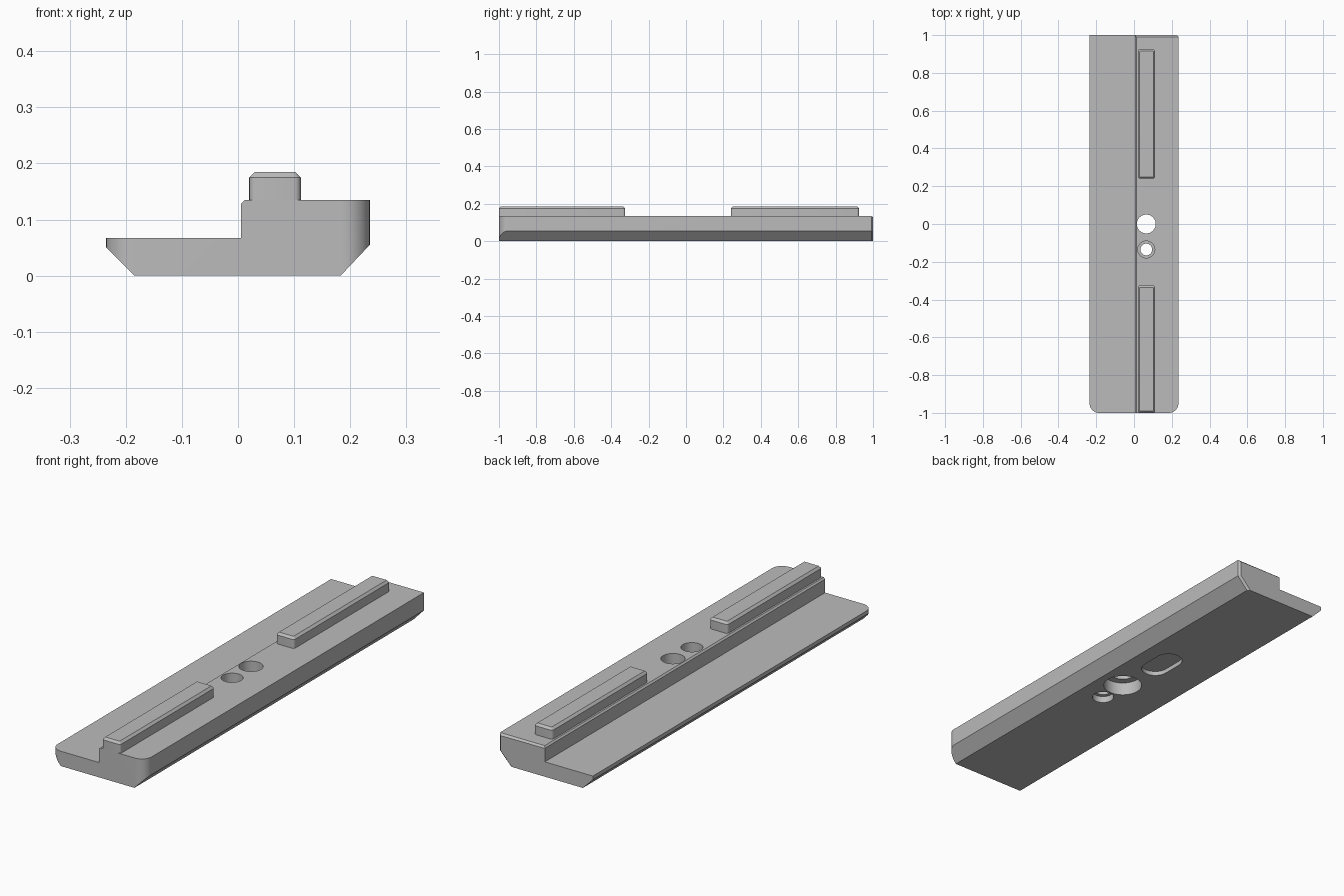
import bpy, bmesh
from math import pi, cos, sin, radians

cube = bpy.data.objects.get("Cube")
if cube:
    bpy.data.objects.remove(cube, do_unlink=True)

grey = bpy.data.materials.new("plain grey")
grey.use_nodes = True
grey.diffuse_color = (0.5, 0.5, 0.5, 1)
grey.node_tree.nodes["Principled BSDF"].inputs["Base Color"].default_value = grey.diffuse_color


def finish(name, bm):
    bmesh.ops.recalc_face_normals(bm, faces=bm.faces)
    mesh = bpy.data.meshes.new(name)
    bm.to_mesh(mesh)
    bm.free()
    mesh.materials.append(grey)
    obj = bpy.data.objects.new(name, mesh)
    bpy.context.collection.objects.link(obj)
    return obj


def extrude(points, offset):
    """Closed solid from a flat outline of 3D points."""
    bm = bmesh.new()
    face = bm.faces.new([bm.verts.new(p) for p in points])
    new = bmesh.ops.extrude_face_region(bm, geom=[face])["geom"]
    bmesh.ops.translate(bm, vec=offset, verts=[v for v in new if isinstance(v, bmesh.types.BMVert)])
    return bm


def arc(cx, cy, r, start, end, n=10):
    return [(cx + r * cos(start + (end - start) * i / n),
             cy + r * sin(start + (end - start) * i / n)) for i in range(n + 1)]


def activate(obj):
    bpy.ops.object.select_all(action="DESELECT")
    obj.select_set(True)
    bpy.context.view_layer.objects.active = obj


def boolean(obj, outline, z0, z1, operation="DIFFERENCE"):
    """Combine obj with a vertical prism, then remove the helper."""
    cutter = finish("cutter", extrude([(x, y, z0) for x, y in outline], (0, 0, z1 - z0)))
    cutter.hide_render = True
    mod = obj.modifiers.new("cut", "BOOLEAN")
    mod.operation, mod.solver, mod.object = operation, "EXACT", cutter
    activate(obj)
    bpy.ops.object.modifier_apply(modifier=mod.name)
    bpy.data.objects.remove(cutter, do_unlink=True)


def smooth(obj):
    activate(obj)
    bpy.ops.object.shade_smooth_by_angle(angle=radians(25))


def disc(x, y, r):
    return arc(x, y, r, 0, 2 * pi, 40)[:-1]


# Stepped plate with sloped lower sides
W, TOP = 0.235, 0.135
profile = [(-0.185, 0), (0.183, 0), (W, 0.055), (W, TOP), (0.012, TOP),
           (0.005, 0.128), (0.005, 0.067), (-W, 0.067), (-W, 0.05)]
bm = extrude([(x, -1, z) for x, z in profile], (0, 2, 0))


def on_raised_rim(edge):
    mid = (edge.verts[0].co + edge.verts[1].co) / 2
    back = all(v.co.y > 0.99 for v in edge.verts)
    return back and (mid.z > TOP - 0.001 or mid.x > 0.2)


# Small chamfer round the raised part of the back end
bmesh.ops.bevel(bm, geom=[e for e in bm.edges if on_raised_rim(e)],
                offset=0.009, segments=1, affect="EDGES")
plate = finish("plate", bm)

# Rounded front corners
R = 0.05
plan = (arc(-W + R, -1 + R, R, pi, 1.5 * pi) + arc(W - R, -1 + R, R, 1.5 * pi, 2 * pi)
        + [(W, 1.1), (-W, 1.1)])
boolean(plate, plan, -0.1, 0.3, "INTERSECT")

# Bolt hole, pin hole and shallow slot: x, y, radius, bottom, top
HX, PIN = 0.065, -0.135
for y, r, z0, z1 in [(0, 0.05, -0.1, 0.3), (0, 0.083, -0.1, 0.06),
                     (PIN, 0.031, -0.1, 0.3), (PIN, 0.045, 0.085, 0.3),
                     (PIN, 0.047, -0.1, 0.03)]:
    boolean(plate, disc(HX, y, r), z0, z1)
SX, SY, SR, SL = 0.05, 0.25, 0.06, 0.045
slot = arc(SX, SY + SL, SR, 0, pi, 16) + arc(SX, SY - SL, SR, pi, 2 * pi, 16)
boolean(plate, slot, -0.1, 0.02)
smooth(plate)


# Raised guide rails with rounded corners and a chamfered top
def rail(name, y0, y1):
    x0, x1, r = 0.02, 0.112, 0.012
    outline = (arc(x0 + r, y0 + r, r, pi, 1.5 * pi, 4) + arc(x1 - r, y0 + r, r, 1.5 * pi, 2 * pi, 4)
               + arc(x1 - r, y1 - r, r, 0, pi / 2, 4) + arc(x0 + r, y1 - r, r, pi / 2, pi, 4))
    bm = extrude([(x, y, 0.132) for x, y in outline], (0, 0, 0.053))
    rim = [e for e in bm.edges if all(v.co.z > 0.18 for v in e.verts)]
    bmesh.ops.bevel(bm, geom=rim, offset=0.01, segments=1, affect="EDGES")
    smooth(finish(name, bm))


rail("front_rail", -1, -0.325)
rail("back_rail", 0.24, 0.925)
